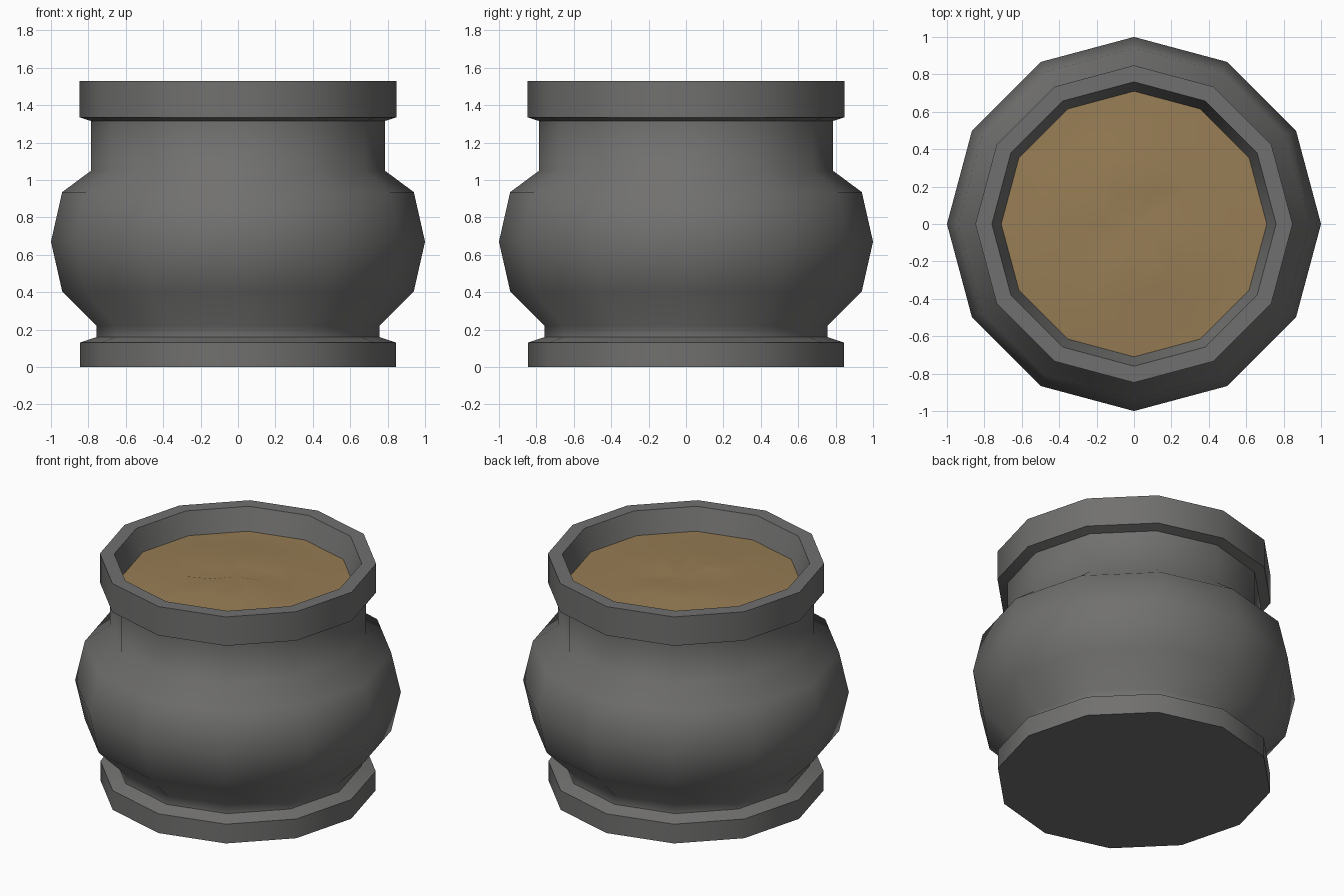
import bpy, math, random

if "Cube" in bpy.data.objects:
    bpy.data.objects.remove(bpy.data.objects["Cube"])

random.seed(4)
SIDES = 12


def material(name, colour):
    m = bpy.data.materials.new(name)
    m.diffuse_color = (*colour, 1)
    m.use_nodes = True
    m.node_tree.nodes["Principled BSDF"].inputs["Base Color"].default_value = m.diffuse_color
    return m


def lathe(name, profile, mat, angle, bump=None):
    """Spin (radius, z) points round z; a zero radius makes a single pole vertex."""
    verts, rings, faces = [], [], []
    for r, z in profile:
        ring = []
        for i in range(SIDES if r > 0 else 1):
            a = math.tau * i / SIDES
            ring.append(len(verts))
            verts.append((r * math.cos(a), r * math.sin(a), z + (bump(r) if bump else 0)))
        rings.append(ring)
    for lo, hi in zip(rings, rings[1:]):
        for i in range(SIDES):
            j = (i + 1) % SIDES
            n, m = len(lo), len(hi)
            quad = [lo[i % n], lo[j % n], hi[j % m], hi[i % m]]
            faces.append(list(dict.fromkeys(quad)))
    mesh = bpy.data.meshes.new(name)
    mesh.from_pydata(verts, [], faces)
    mesh.materials.append(mat)
    mesh.update()
    ob = bpy.data.objects.new(name, mesh)
    bpy.context.collection.objects.link(ob)
    bpy.ops.object.select_all(action='DESELECT')
    ob.select_set(True)
    bpy.context.view_layer.objects.active = ob
    bpy.ops.object.shade_smooth_by_angle(angle=math.radians(angle))
    return ob


stone = material("dark_grey_stone", (0.165, 0.163, 0.16))
sand = material("sandy_brown", (0.31, 0.205, 0.09))

# Pot: foot, round belly, neck, thick rim and inner wall
lathe("pot", [
    (0, 0), (0.845, 0), (0.845, 0.13), (0.757, 0.16), (0.757, 0.22),
    (0.94, 0.405), (1.0, 0.67), (0.94, 0.935), (0.785, 1.05), (0.785, 1.315),
    (0.848, 1.335), (0.848, 1.53), (0.76, 1.53), (0.705, 1.37), (0, 1.34),
], stone, 60)

# Filling: slightly uneven soil, lowest at the wall
lathe("soil_filling", [(0.71, 1.385), (0.53, 1.395), (0.35, 1.405), (0.17, 1.41), (0, 1.41)],
      sand, 60, lambda r: random.uniform(-0.012, 0.018) if 0 < r < 0.7 else 0)
